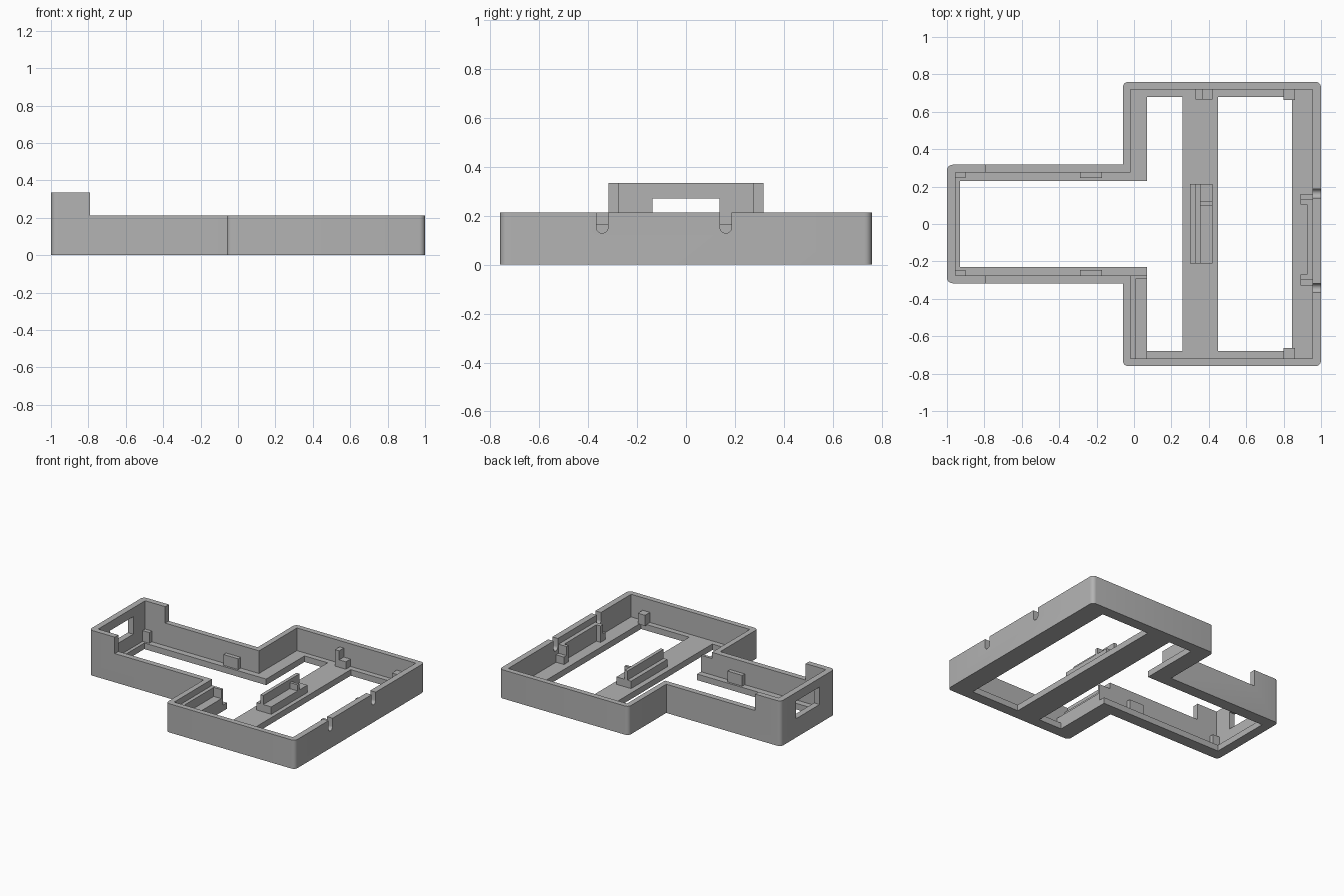
import bpy, bmesh, math

cube = bpy.data.objects.get("Cube")
if cube:
    bpy.data.objects.remove(cube, do_unlink=True)

grey = bpy.data.materials.new("plain_grey")
grey.use_nodes = True
COLOUR = (0.45, 0.45, 0.45, 1)
grey.diffuse_color = COLOUR
grey.node_tree.nodes["Principled BSDF"].inputs["Base Color"].default_value = COLOUR

FLOOR, RIM, TALL = 0.045, 0.213, 0.335   # floor top, wall top, raised end top
LOW, HIGH = 0.10, 0.167                  # support ledge and clip heights


def finish(name, bm):
    bmesh.ops.recalc_face_normals(bm, faces=bm.faces)
    mesh = bpy.data.meshes.new(name)
    bm.to_mesh(mesh)
    bm.free()
    mesh.materials.append(grey)
    obj = bpy.data.objects.new(name, mesh)
    bpy.context.collection.objects.link(obj)
    return obj


def prism(name, points, z0, z1, radius=0, round_test=None):
    """Extrude a plan outline upwards, optionally rounding vertical edges."""
    bm = bmesh.new()
    face = bm.faces.new([bm.verts.new((x, y, z0)) for x, y in points])
    top = bmesh.ops.extrude_face_region(bm, geom=[face])["geom"]
    verts = [g for g in top if isinstance(g, bmesh.types.BMVert)]
    bmesh.ops.translate(bm, verts=verts, vec=(0, 0, z1 - z0))
    if radius:
        edges = [e for e in bm.edges
                 if abs(e.verts[0].co.z - e.verts[1].co.z) > 0.01
                 and round_test(e.verts[0].co)]
        bmesh.ops.bevel(bm, geom=edges, offset=radius, segments=6,
                        profile=0.5, affect='EDGES')
    return finish(name, bm)


def box(name, x0, x1, y0, y1, z0, z1):
    return prism(name, [(x0, y0), (x1, y0), (x1, y1), (x0, y1)], z0, z1)


def t_shape(stem_x, neck_x, head_x, stem_y, head_y):
    half = [(stem_x, stem_y), (neck_x, stem_y), (neck_x, head_y), (head_x, head_y)]
    return half + [(x, -y) for x, y in reversed(half)]


def cut(target, cutter):
    mod = target.modifiers.new("cut", 'BOOLEAN')
    mod.operation, mod.solver, mod.object = 'DIFFERENCE', 'EXACT', cutter
    bpy.context.view_layer.objects.active = target
    bpy.ops.object.modifier_apply(modifier=mod.name)
    bpy.data.objects.remove(cutter, do_unlink=True)


# T-shaped open frame with rounded outer corners
frame = prism("frame", t_shape(-1, -0.06, 1, 0.317, 0.76), 0, TALL, 0.03,
              lambda p: abs(p.x) > 0.9 or abs(p.y) > 0.7)
cut(frame, prism("cavity", t_shape(-0.955, -0.02, 0.955, 0.275, 0.72), FLOOR, 1))
cut(frame, box("upper_trim", -0.79, 2, -2, 2, RIM, 1))

# Openings in the floor
cut(frame, prism("stem_opening", t_shape(-0.93, 0.07, 0.26, 0.23, 0.68), -1, FLOOR + 0.02))
cut(frame, box("head_opening", 0.45, 0.845, -0.68, 0.68, -1, FLOOR + 0.02))

# Window in the raised end wall
cut(frame, box("end_window", -1.1, -0.94, -0.138, 0.136, 0.14, 0.27))

# Round-bottomed cable notches in the far wall
for y in (-0.343, 0.163):
    r, zc = 0.024, 0.153
    bm = bmesh.new()
    arc = [(y + r * math.cos(a), zc + r * math.sin(a))
           for a in (math.pi * (1 + i / 12) for i in range(13))]
    outline = [(y - r, 0.4)] + arc + [(y + r, 0.4)]
    face = bm.faces.new([bm.verts.new((0.94, u, v)) for u, v in outline])
    ext = bmesh.ops.extrude_face_region(bm, geom=[face])["geom"]
    bmesh.ops.translate(bm, vec=(0.1, 0, 0),
                        verts=[g for g in ext if isinstance(g, bmesh.types.BMVert)])
    cut(frame, finish("notch_cutter", bm))

bpy.ops.object.select_all(action='DESELECT')
frame.select_set(True)
bpy.context.view_layer.objects.active = frame
bpy.ops.object.shade_smooth_by_angle(angle=math.radians(30))

Z = FLOOR - 0.005    # supports sink slightly into the floor
# Small supports along both stem walls and in the head corners
for side, s in (("left", 1), ("right", -1)):
    for part, x0, x1 in (("end", -0.96, -0.9), ("middle", -0.29, -0.17)):
        y0, y1 = sorted((s * 0.245, s * 0.28))
        box(f"stem_{part}_support_{side}", x0, x1, y0, y1, Z, 0.125)
    y0, y1 = sorted((s * 0.663, s * 0.725))
    box(f"head_corner_support_{side}", 0.80, 0.86, y0, y1, Z, 0.12)

# Stepped support on the head side wall
box("side_clip_high", 0.33, 0.365, 0.665, 0.725, Z, HIGH)
box("side_clip_low", 0.365, 0.42, 0.665, 0.725, Z, LOW)

# Stepped bracket on the centre bar
box("centre_base", 0.30, 0.42, -0.21, 0.215, Z, LOW)
box("centre_rail", 0.33, 0.355, -0.21, 0.215, LOW - 0.005, HIGH)
box("centre_stop", 0.35, 0.42, 0.10, 0.12, LOW - 0.005, 0.145)

# Ledge and clip beside the neck
box("neck_ledge", -0.025, 0.07, -0.725, -0.275, Z, LOW)
box("neck_rail", -0.025, 0.007, -0.725, -0.275, LOW - 0.005, HIGH)
box("neck_stop", 0.0, 0.07, -0.295, -0.275, LOW - 0.005, HIGH)

# Bracket on the notched wall
box("wall_rail", 0.925, 0.96, -0.30, 0.13, Z, HIGH)
for name, inner, mid, outer in (("left", 0.105, 0.13, 0.16), ("right", -0.27, -0.30, -0.33)):
    box(f"wall_post_high_{name}", 0.89, 0.96, min(inner, mid), max(inner, mid), Z, HIGH)
    box(f"wall_post_low_{name}", 0.89, 0.96, min(mid, outer), max(mid, outer), Z, LOW)
